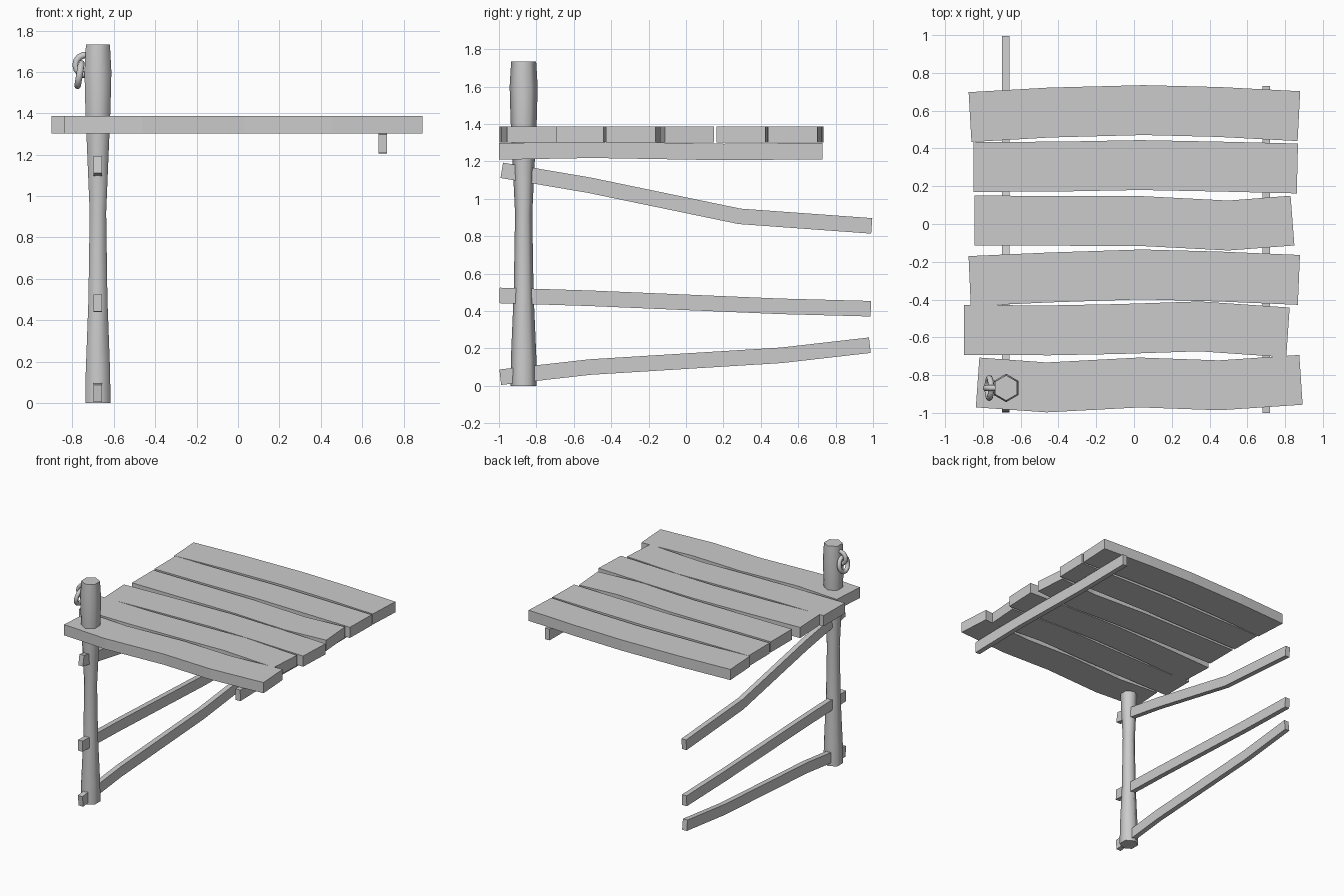
import bpy, bmesh
from math import pi, sin, cos, radians
from mathutils import Vector

if "Cube" in bpy.data.objects:
    bpy.data.objects.remove(bpy.data.objects["Cube"])


def finish(name, bm, smooth=None):
    bmesh.ops.recalc_face_normals(bm, faces=bm.faces)
    me = bpy.data.meshes.new(name)
    bm.to_mesh(me)
    bm.free()
    ob = bpy.data.objects.new(name, me)
    bpy.context.collection.objects.link(ob)
    if smooth:
        bpy.ops.object.select_all(action='DESELECT')
        ob.select_set(True)
        bpy.context.view_layer.objects.active = ob
        bpy.ops.object.shade_smooth_by_angle(angle=radians(smooth))
    return ob


def skin(bm, loops, closed=False):
    """Join equal vertex loops into a tube, capped unless closed."""
    rings = [[bm.verts.new(p) for p in loop] for loop in loops]
    n = len(rings[0])
    pairs = list(zip(rings, rings[1:] + rings[:1])) if closed else list(zip(rings, rings[1:]))
    for a, b in pairs:
        for i in range(n):
            bm.faces.new((a[i], a[(i + 1) % n], b[(i + 1) % n], b[i]))
    if not closed:
        bm.faces.new(rings[0])
        bm.faces.new(rings[-1])


def board(name, path, width, lo, hi, place):
    """Bent board: a ribbon along a 2D path, extruded from lo to hi."""
    pts = [Vector(p) for p in path]
    loops = []
    for i, p in enumerate(pts):
        d = (pts[min(i + 1, len(pts) - 1)] - pts[max(i - 1, 0)]).normalized()
        o = Vector((-d.y, d.x)) * width / 2
        loops.append([place(p + o, lo), place(p + o, hi), place(p - o, hi), place(p - o, lo)])
    bm = bmesh.new()
    skin(bm, loops)
    return finish(name, bm)


def flat(p, t):
    return (p.x, p.y, t)


def upright(p, t):
    return (t, p.x, p.y)


# Deck planks
planks = [
    [(-.868, .566), (-.447, .59), (.05, .603), (.45, .593), (.873, .571)],
    [(-.849, .302), (-.394, .304), (.03, .312), (.45, .304), (.865, .294)],
    [(-.844, .018), (.03, .016), (.5, -.008), (.839, .018)],
    [(-.87, -.302), (-.447, -.283), (.04, -.267), (.45, -.278), (.873, -.296)],
    [(-.9, -.561), (-.447, -.563), (-.077, -.556), (.347, -.542), (.815, -.574)],
    [(-.828, -.839), (-.463, -.865), (.03, -.839), (.45, -.854), (.884, -.825)],
]
for i, path in enumerate(planks):
    board(f"plank_{i + 1}", path, .264, 1.302, 1.386, flat)

# Side rails
rails = [
    [(-.985, 1.152), (-.515, 1.072), (.286, .906), (.993, .855)],
    [(-.997, .483), (-.515, .468), (.5, .425), (.988, .412)],
    [(-.993, .046), (-.515, .10), (.51, .163), (.983, .217)],
]
for i, path in enumerate(rails):
    board(f"rail_{i + 1}", path, .083, -.698, -.658, upright)

# Beam under the deck
board("under_beam", [(-1, 1.253), (-.5, 1.262), (.2, 1.25), (.73, 1.255)], .088, .68, .72, upright)

# Six-sided post
PX, PY = -.677, -.868
profile = [(0, .070), (.15, .068), (.5, .053), (.92, .046), (1.15, .057), (1.42, .070),
           (1.6, .075), (1.733, .067)]
bm = bmesh.new()
skin(bm, [[(PX + r * cos(pi / 2 + k * pi / 3), PY + r * sin(pi / 2 + k * pi / 3), z)
           for k in range(6)] for z, r in profile])
finish("post", bm, 65)


# Linked rings hanging on the post
def ring(name, centre, u, v, ru, rv, tube, seg=14, sides=8):
    c, u, v = Vector(centre), Vector(u).normalized(), Vector(v).normalized()
    w = u.cross(v)
    loops = []
    for i in range(seg):
        a = 2 * pi * i / seg
        mid = c + u * ru * cos(a) + v * rv * sin(a)
        out = (u * rv * cos(a) + v * ru * sin(a)).normalized()
        loops.append([mid + tube * (out * cos(2 * pi * k / sides) + w * sin(2 * pi * k / sides))
                      for k in range(sides)])
    bm = bmesh.new()
    skin(bm, loops, closed=True)
    finish(name, bm, 65)


ring("staple_ring", (-.737, PY, 1.634), (1, 0, 0), (0, 0, 1), .048, .048, .016)
ring("hanging_ring", (-.766, PY, 1.587), (0, 1, 0), (.17, 0, 1), .053, .057, .016)
